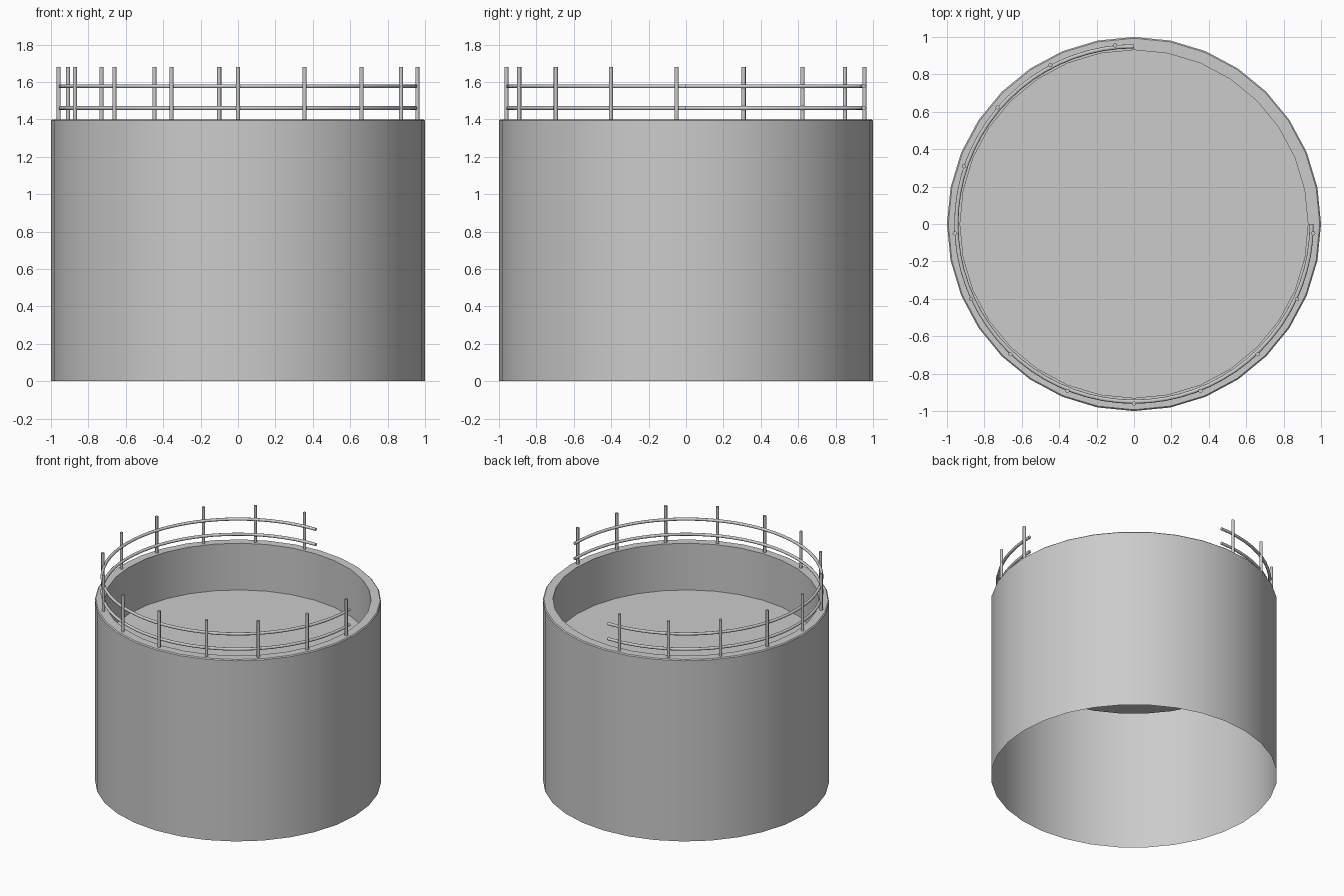
import bpy, bmesh
from math import sin, cos, pi, radians

if "Cube" in bpy.data.objects:
    bpy.data.objects.remove(bpy.data.objects["Cube"])

SIDES = 32


def finish(name, bm, angle=40):
    me = bpy.data.meshes.new(name)
    bm.to_mesh(me)
    bm.free()
    ob = bpy.data.objects.new(name, me)
    bpy.context.collection.objects.link(ob)
    bpy.ops.object.select_all(action='DESELECT')
    ob.select_set(True)
    bpy.context.view_layer.objects.active = ob
    bpy.ops.object.shade_smooth_by_angle(angle=radians(angle))
    return ob


def bridge(bm, a, b, closed=True):
    n = len(a)
    for i in range(n if closed else n - 1):
        j = (i + 1) % n
        bm.faces.new((a[i], a[j], b[j], b[i]))


# Tank shell: open underneath, thick rim, recessed floor
def tank():
    bm = bmesh.new()
    profile = [(1.0, 0), (1.0, 1.393), (0.993, 1.4), (0.93, 1.4), (0.93, 1.04)]
    rings = [[bm.verts.new((r * cos(2 * pi * i / SIDES), r * sin(2 * pi * i / SIDES), z))
              for i in range(SIDES)] for r, z in profile]
    for a, b in zip(rings, rings[1:]):
        bridge(bm, a, b)
    bm.faces.new(rings[-1])
    return finish("tank_shell", bm, 30)


# Three-quarter ring rail with a round section
def rail(name, z, r=0.95, tube=0.011, steps=54, sides=10):
    bm = bmesh.new()
    rings = []
    for k in range(steps + 1):
        a = radians(90 + 270 * k / steps)
        ring = []
        for s in range(sides):
            t = 2 * pi * s / sides
            d = r + tube * cos(t)
            ring.append(bm.verts.new((d * cos(a), d * sin(a), z + tube * sin(t))))
        rings.append(ring)
    for a, b in zip(rings, rings[1:]):
        bridge(bm, a, b)
    bm.faces.new(rings[0])
    bm.faces.new(rings[-1])
    bmesh.ops.recalc_face_normals(bm, faces=bm.faces)
    return finish(name, bm)


# Upright post standing on the rim
def post(name, angle, r=0.96, z0=1.395, z1=1.68):
    bm = bmesh.new()
    bmesh.ops.create_cone(bm, cap_ends=True, segments=12, radius1=0.011,
                          radius2=0.011, depth=z1 - z0)
    bmesh.ops.translate(bm, verts=bm.verts,
                        vec=(r * cos(angle), r * sin(angle), (z0 + z1) / 2))
    return finish(name, bm)


tank()
rail("lower_rail", 1.46)
rail("upper_rail", 1.577)
for i in range(-8, 5):
    post(f"rail_post_{i + 9}", radians(-90 + 21.75 * i))
